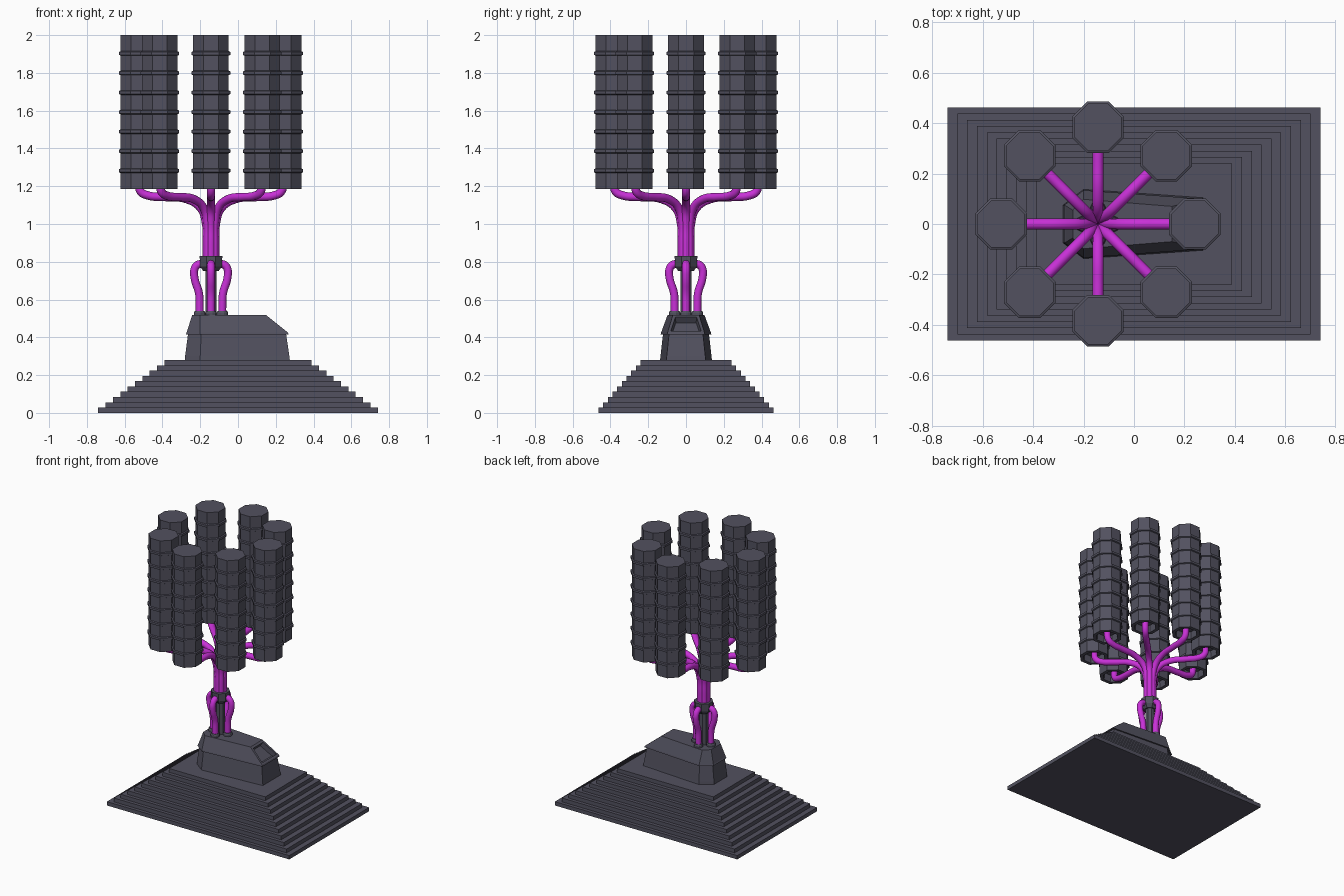
import bpy, bmesh, math

if "Cube" in bpy.data.objects:
    bpy.data.objects.remove(bpy.data.objects["Cube"])

CX = -0.143                      # axis of the mast


def material(name, rgb):
    m = bpy.data.materials.new(name)
    m.diffuse_color = (*rgb, 1)
    m.use_nodes = True
    m.node_tree.nodes["Principled BSDF"].inputs["Base Color"].default_value = m.diffuse_color
    return m


GREY = material("dark slate grey", (0.085, 0.083, 0.115))
PURPLE = material("vivid purple", (0.58, 0.03, 0.68))


def finish(bm, name, mat):
    bmesh.ops.recalc_face_normals(bm, faces=bm.faces[:])
    me = bpy.data.meshes.new(name)
    bm.to_mesh(me)
    bm.free()
    me.materials.append(mat)
    ob = bpy.data.objects.new(name, me)
    bpy.context.collection.objects.link(ob)
    return ob


def loft(bm, loops):
    """Skin a stack of closed loops and cap both ends."""
    rings = [[bm.verts.new(p) for p in loop] for loop in loops]
    n = len(rings[0])
    for a, b in zip(rings, rings[1:]):
        for i in range(n):
            j = (i + 1) % n
            bm.faces.new((a[i], a[j], b[j], b[i]))
    bm.faces.new(rings[0][::-1])
    bm.faces.new(rings[-1])


def octagon(x, y, flat, z, n=8):
    """Octagon with flats facing the axes; flat = half width across flats."""
    r = flat / math.cos(math.pi / n)
    return [(x + r * math.cos(math.tau * (i + 0.5) / n),
             y + r * math.sin(math.tau * (i + 0.5) / n), z) for i in range(n)]


def turned(name, x, y, profile, n=8):
    bm = bmesh.new()
    loft(bm, [octagon(x, y, r, z, n) for r, z in profile])
    return finish(bm, name, GREY)


def tube(name, angle, path, radius):
    cu = bpy.data.curves.new(name, 'CURVE')
    cu.dimensions = '3D'
    cu.bevel_depth = radius
    cu.bevel_resolution = 4
    cu.resolution_u = 6
    cu.use_fill_caps = True
    sp = cu.splines.new('BEZIER')
    sp.bezier_points.add(len(path) - 1)
    for p, (r, z) in zip(sp.bezier_points, path):
        p.co = (CX + r * math.cos(angle), r * math.sin(angle), z)
        p.handle_left_type = p.handle_right_type = 'AUTO'
    cu.materials.append(PURPLE)
    ob = bpy.data.objects.new(name, cu)
    bpy.context.collection.objects.link(ob)
    bpy.ops.object.select_all(action='DESELECT')
    ob.select_set(True)
    bpy.context.view_layer.objects.active = ob
    bpy.ops.object.convert(target='MESH')
    bpy.ops.object.shade_smooth_by_angle(angle=math.radians(50))


# Stepped plinth: ten slabs in one skin
bm = bmesh.new()
loops = []
for i in range(10):
    hx, hy = 0.74 - 0.0389 * i, 0.463 - 0.0247 * i
    for z in (0.028 * i, 0.028 * (i + 1)):
        loops.append([(-hx, -hy, z), (hx, -hy, z), (hx, hy, z), (-hx, hy, z)])
loft(bm, loops)
finish(bm, "stepped_plinth", GREY)


# Housing: chamfered at the back, tapering towards +x
def plan(x0, y0, x1, y1, x2, y2, z, z2=None):
    z2 = z if z2 is None else z2
    half = [(x0, -y0, z), (x1, -y1, z), (x2, -y2, z2)]
    return half + [(x, -y, h) for x, y, h in reversed(half)]


bm = bmesh.new()
loft(bm, [plan(-0.282, 0.075, -0.2, 0.138, 0.275, 0.105, 0.275),
          plan(-0.28, 0.075, -0.2, 0.135, 0.272, 0.102, 0.3),
          plan(-0.265, 0.07, -0.195, 0.122, 0.255, 0.09, 0.415)])
finish(bm, "housing_body", GREY)

bm = bmesh.new()
loft(bm, [plan(-0.277, 0.075, -0.2, 0.134, 0.268, 0.1, 0.415),
          plan(-0.272, 0.073, -0.2, 0.132, 0.265, 0.098, 0.425),
          plan(-0.243, 0.055, -0.2, 0.098, 0.15, 0.07, 0.517)])
bmesh.ops.recalc_face_normals(bm, faces=bm.faces[:])
# Recessed window in the sloping end
slope = [f for f in bm.faces if f.normal.x > 0.4 and f.normal.z > 0.4]
bmesh.ops.inset_region(bm, faces=slope, thickness=0.022)
bmesh.ops.inset_region(bm, faces=slope, thickness=0.004, depth=-0.035)
finish(bm, "housing_roof", GREY)

# Mast core and collar
turned("mast_core", CX, 0, [(0.03, 0.51), (0.03, 0.77)])
turned("mast_collar", CX, 0, [(0.04, 0.75), (0.058, 0.775), (0.06, 0.83), (0.03, 0.832)])

# Four lower tubes with sockets
for k in range(4):
    a = k * math.pi / 2
    tube("lower_tube", a, [(0.06, 0.515), (0.06, 0.57), (0.063, 0.63), (0.088, 0.72),
                           (0.086, 0.765), (0.068, 0.785), (0.04, 0.787)], 0.021)
    turned("tube_socket", CX + 0.06 * math.cos(a), 0.06 * math.sin(a),
           [(0.03, 0.51), (0.03, 0.53), (0.026, 0.54)], 12)

# Eight branches, each carrying a ribbed octagonal canister
canister = [(0.065, 1.235), (0.07, 1.185), (0.094, 1.185)]
for i in range(7):
    z = 1.282 + 0.1035 * i
    canister += [(0.094, z - 0.012), (0.102, z - 0.008), (0.102, z + 0.008), (0.094, z + 0.012)]
canister += [(0.094, 2.0)]
for k in range(8):
    a = k * math.pi / 4
    tube("branch_tube", a, [(0.024, 0.80), (0.024, 0.9), (0.026, 1.0), (0.055, 1.085),
                            (0.13, 1.132), (0.25, 1.143), (0.33, 1.15), (0.372, 1.172),
                            (0.382, 1.238)], 0.022)
    turned("canister", CX + 0.384 * math.cos(a), 0.384 * math.sin(a), canister)
